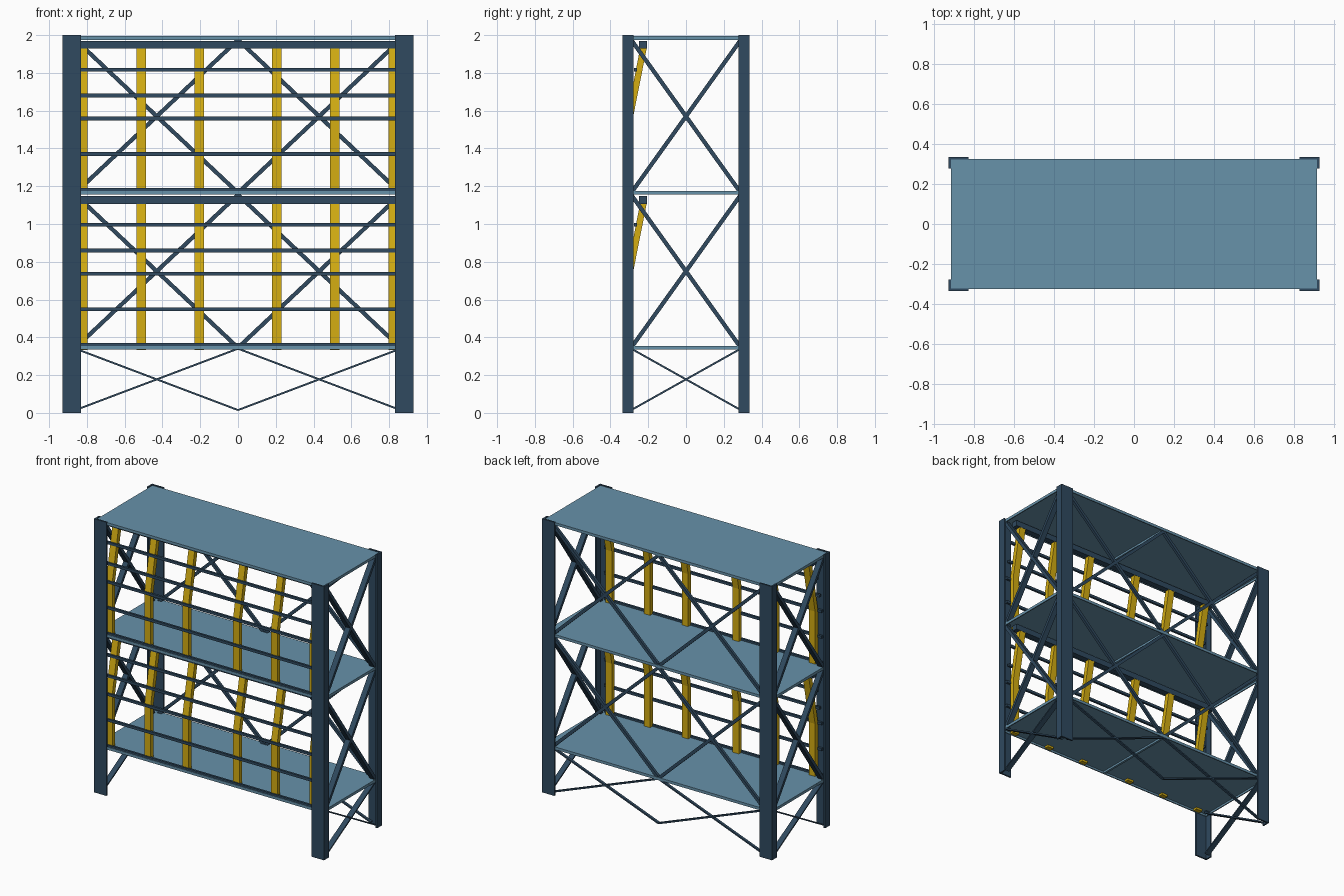
import bpy, bmesh, math
from mathutils import Vector

if "Cube" in bpy.data.objects:
    bpy.data.objects.remove(bpy.data.objects["Cube"])


def material(name, rgb):
    m = bpy.data.materials.new(name)
    m.diffuse_color = (*rgb, 1)
    m.use_nodes = True
    m.node_tree.nodes["Principled BSDF"].inputs["Base Color"].default_value = m.diffuse_color
    return m


NAVY = material("navy steel", (0.029, 0.068, 0.115))
BLUE = material("light blue shelf", (0.136, 0.287, 0.402))
YELLOW = material("yellow upright", (0.66, 0.42, 0.006))


def finish(name, bm, mat):
    bmesh.ops.recalc_face_normals(bm, faces=bm.faces)
    me = bpy.data.meshes.new(name)
    bm.to_mesh(me)
    bm.free()
    me.materials.append(mat)
    ob = bpy.data.objects.new(name, me)
    bpy.context.collection.objects.link(ob)
    return ob


def add_prism(bm, points, offset):
    """Extrude a closed 3D polygon along an offset vector."""
    face = bm.faces.new([bm.verts.new(p) for p in points])
    res = bmesh.ops.extrude_face_region(bm, geom=[face], use_keep_orig=True)
    verts = [g for g in res["geom"] if isinstance(g, bmesh.types.BMVert)]
    bmesh.ops.translate(bm, verts=verts, vec=offset)


def add_box(bm, x0, x1, y0, y1, z0, z1):
    add_prism(bm, [(x0, y0, z0), (x1, y0, z0), (x1, y1, z0), (x0, y1, z0)], (0, 0, z1 - z0))


def add_bar(bm, a, b, normal, thick, width):
    """Straight flat bar from a to b, its width running along normal."""
    a, b, n = Vector(a), Vector(b), Vector(normal)
    s = (b - a).cross(n).normalized() * thick / 2
    h = n * width / 2
    add_prism(bm, [a - s - h, a + s - h, b + s - h, b - s - h], n * width)


# L-shaped corner posts
X, Y, T = 0.93, 0.335, 0.012
for sx, side in ((-1, "left"), (1, "right")):
    for sy, end in ((-1, "front"), (1, "back")):
        bm = bmesh.new()
        prof = [(X, Y), (X - 0.10, Y), (X - 0.10, Y - T), (X - T, Y - T), (X - T, Y - 0.057), (X, Y - 0.057)]
        add_prism(bm, [(sx * x, sy * y, 0) for x, y in prof], (0, 0, 2))
        finish(f"{end}_{side}_post", bm, NAVY)

# Shelf pans: thin plate, folded rim and a middle rib
SX, SY = 0.918, 0.326
LEVELS = (0.335, 1.156, 1.975)
for i, z in enumerate(LEVELS):
    t = z + 0.02
    bm = bmesh.new()
    add_box(bm, -SX, SX, -SY, SY, t - 0.006, t)
    for s in (-1, 1):
        y0, y1 = sorted((s * SY, s * (SY - 0.008)))
        add_box(bm, -SX, SX, y0, y1, z, t - 0.006)
        x0, x1 = sorted((s * SX, s * (SX - 0.008)))
        add_box(bm, x0, x1, -SY + 0.008, SY - 0.008, z, t - 0.006)
    add_box(bm, -0.008, 0.008, -SY + 0.008, SY - 0.008, z, t - 0.006)
    finish(f"shelf_{i + 1}", bm, BLUE)

# Crossed braces on the back and both sides of every bay
BAYS = ((0.015, 0.34, 0.010), (0.345, 1.155, 0.022), (1.165, 1.975, 0.022))
for i, (z0, z1, t) in enumerate(BAYS):
    bm = bmesh.new()
    for s in (-1, 1):
        for za, zb in ((z0, z1), (z1, z0)):
            add_bar(bm, (s * 0.86, 0.312, za), (0, 0.312, zb), (0, 1, 0), t, 0.02)
    finish(f"back_braces_{i + 1}", bm, NAVY)
    for s, side in ((-1, "left"), (1, "right")):
        bm = bmesh.new()
        for za, zb in ((z0, z1), (z1, z0)):
            add_bar(bm, (s * 0.897, -0.29, za), (s * 0.897, 0.29, zb), (1, 0, 0), t, 0.04)
        finish(f"{side}_braces_{i + 1}", bm, NAVY)

# Front guards: bent yellow uprights, top beam and horizontal rails
for i, z in enumerate(LEVELS[:2]):
    bm = bmesh.new()
    top, kink = z + 0.775, z + 0.39
    prof = [(-0.313, z - 0.001), (-0.281, z - 0.001), (-0.281, kink + 0.015), (-0.208, top),
            (-0.243, top), (-0.313, kink + 0.02)]
    for x in (0.205, 0.512, 0.822):
        for s in (-1, 1):
            add_prism(bm, [(s * x - 0.025, y, h) for y, h in prof], (0.05, 0, 0))
    finish(f"guard_uprights_{i + 1}", bm, YELLOW)

    bm = bmesh.new()
    add_box(bm, -0.88, 0.88, -0.25, -0.207, z + 0.772, z + 0.813)
    finish(f"guard_beam_{i + 1}", bm, NAVY)

    bm = bmesh.new()
    for h in (0.025, 0.215, 0.403, 0.525, 0.662):
        y = -0.318 + max(0.0, h - 0.41) * 0.07 / 0.365
        add_box(bm, -0.88, 0.88, y - 0.005, y + 0.011, z + h - 0.010, z + h + 0.009)
    finish(f"guard_rails_{i + 1}", bm, NAVY)
